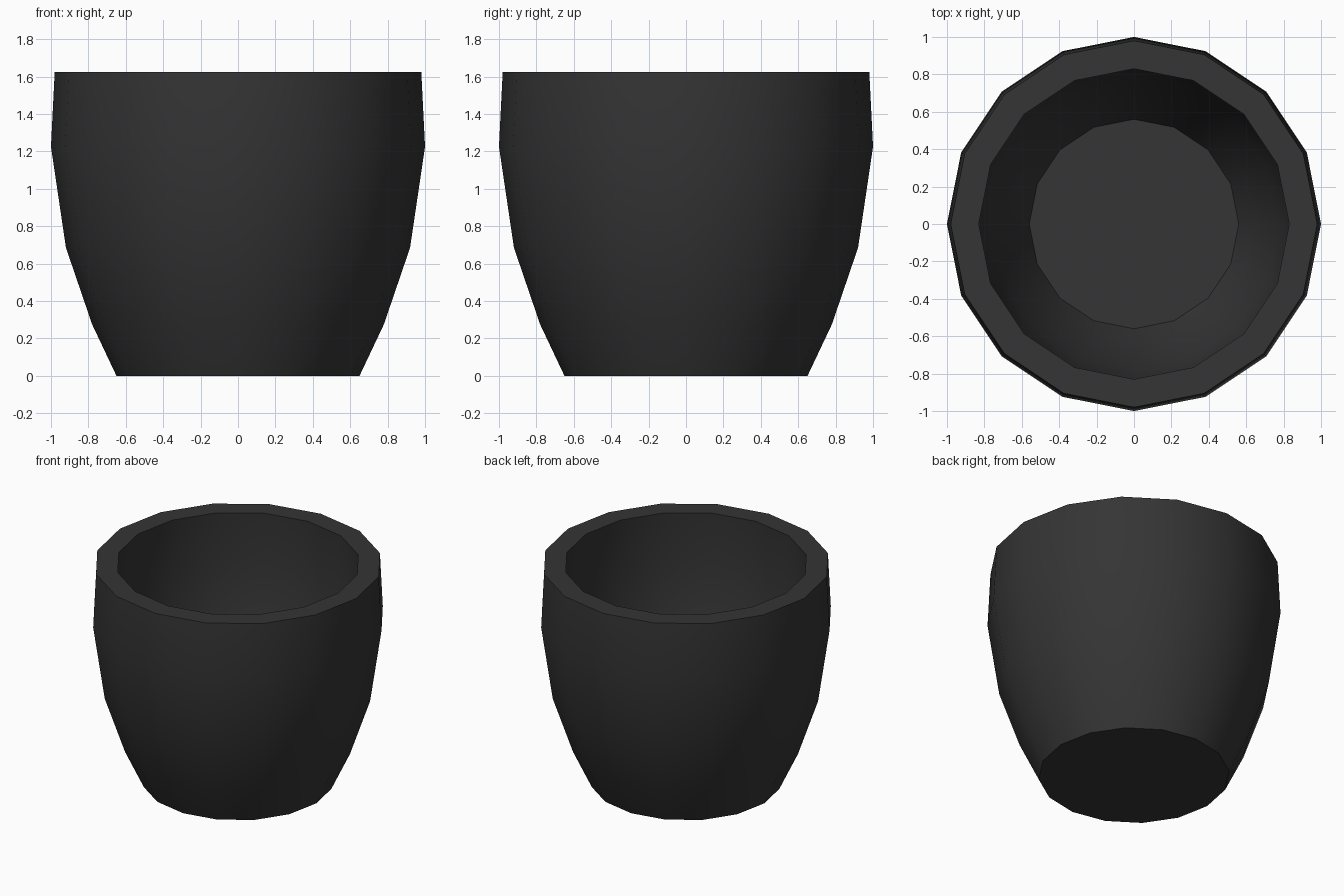
import bpy, bmesh, math

if "Cube" in bpy.data.objects:
    bpy.data.objects.remove(bpy.data.objects["Cube"])

SIDES = 16
# Closed wall profile (radius, height): outside going up, over the rim, inside going down
PROFILE = [(0.65, 0), (0.78, 0.275), (0.92, 0.685), (1.0, 1.225), (0.98, 1.625),
           (0.83, 1.625), (0.85, 1.235), (0.775, 0.715), (0.64, 0.335), (0.56, 0.15)]

bm = bmesh.new()
rings = []
for r, z in PROFILE:
    rings.append([bm.verts.new((r * math.cos(2 * math.pi * i / SIDES),
                                r * math.sin(2 * math.pi * i / SIDES), z))
                  for i in range(SIDES)])

# Walls and rim
for a, b in zip(rings, rings[1:]):
    for i in range(SIDES):
        j = (i + 1) % SIDES
        bm.faces.new((a[i], a[j], b[j], b[i]))

# Underside and inner floor
bm.faces.new(rings[0][::-1])
bm.faces.new(rings[-1])
bmesh.ops.recalc_face_normals(bm, faces=bm.faces[:])

mesh = bpy.data.meshes.new("pot")
bm.to_mesh(mesh)
bm.free()
pot = bpy.data.objects.new("pot", mesh)
bpy.context.collection.objects.link(pot)

# Dark finish
mat = bpy.data.materials.new("dark_grey")
mat.diffuse_color = (0.035, 0.035, 0.035, 1)
mat.use_nodes = True
mat.node_tree.nodes["Principled BSDF"].inputs["Base Color"].default_value = mat.diffuse_color
mesh.materials.append(mat)

# Smooth walls, crisp rim and base
bpy.context.view_layer.objects.active = pot
pot.select_set(True)
bpy.ops.object.shade_smooth_by_angle(angle=math.radians(30))
